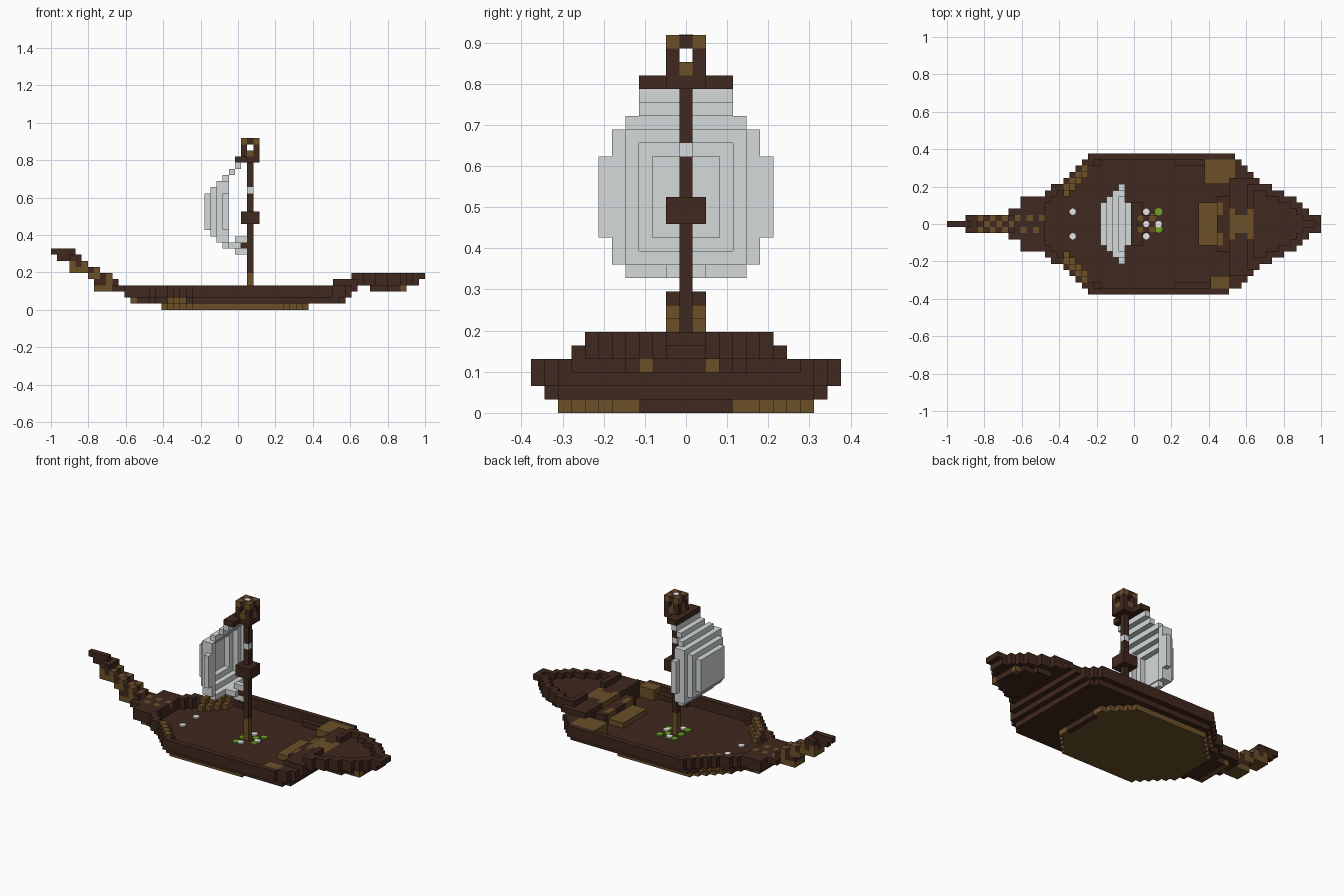
import bpy
import bmesh
from mathutils import Matrix, Vector

U = 2 / 61  # edge of one block

if "Cube" in bpy.data.objects:
    bpy.data.objects.remove(bpy.data.objects["Cube"], do_unlink=True)


def material(name, rgb):
    m = bpy.data.materials.new(name)
    m.use_nodes = True
    m.diffuse_color = (*rgb, 1)
    bsdf = m.node_tree.nodes["Principled BSDF"]
    bsdf.inputs["Base Color"].default_value = (*rgb, 1)
    bsdf.inputs["Roughness"].default_value = 0.9
    return m


MATS = [
    material("dark wood", (0.051, 0.021, 0.013)),
    material("golden wood", (0.15, 0.08, 0.022)),
    material("sail cloth", (0.67, 0.70, 0.70)),
    material("leaf green", (0.15, 0.38, 0.015)),
    material("petal white", (0.9, 0.9, 0.9)),
]
DARK, GOLD, CLOTH, GREEN, WHITE = range(5)
SIDES = [(1, 0, 0), (-1, 0, 0), (0, 1, 0), (0, -1, 0), (0, 0, 1), (0, 0, -1)]


def finish(name, bm):
    me = bpy.data.meshes.new(name)
    bm.to_mesh(me)
    bm.free()
    for m in MATS:
        me.materials.append(m)
    ob = bpy.data.objects.new(name, me)
    bpy.context.collection.objects.link(ob)


def build(name, cells):
    """Skin a dictionary of block -> colour with its outer faces only."""
    bm = bmesh.new()
    corners = {}
    for cell, colour in cells.items():
        c = Vector(cell)
        for side in SIDES:
            n = Vector(side)
            if tuple(int(v) for v in c + n) in cells:
                continue
            a = Vector((n.y, n.z, n.x))
            b = n.cross(a)
            loop = []
            for s, t in ((-1, -1), (1, -1), (1, 1), (-1, 1)):
                p = c + (n + a * s + b * t) / 2
                key = tuple(p)
                if key not in corners:
                    corners[key] = bm.verts.new((p.x * U, p.y * U, (p.z + 0.5) * U))
                loop.append(corners[key])
            bm.faces.new(loop).material_index = colour
    finish(name, bm)


def fill(cells, i0, i1, j0, j1, k0, k1, colour=DARK):
    for i in range(i0, i1 + 1):
        for j in range(j0, j1 + 1):
            for k in range(k0, k1 + 1):
                cells[i, j, k] = colour


# Plan outline: from each station onward, the half width in blocks
STEPS = [(-23, 1), (-20, 2), (-18, 4), (-14, 5), (-13, 6), (-11, 7), (-10, 8),
         (-9, 9), (-8, 10), (-7, 11), (17, 10), (18, 9), (19, 8), (20, 7),
         (21, 6), (23, 5), (25, 4), (27, 3), (28, 2), (29, 1)]


def half(i):
    h = -1
    for start, width in STEPS:
        if i >= start:
            h = width
    return h if i <= 30 else -1


def on_edge(i, j, first, last, low, high):
    def inside(a, b):
        return first <= a <= last and low <= b <= high and abs(b) <= half(a)
    return not all(inside(i + a, j + b) for a in (-1, 0, 1) for b in (-1, 0, 1))


# Keel plate
keel = {}
for i in range(-12, 12):
    h = min(9, i + 16, 16 - i)
    fill(keel, i, i, -h, h, 0, 0, GOLD)
fill(keel, 11, 11, -3, 3, 0, 0, DARK)
build("keel_plate", keel)

# Hull: deck layer, then two rim layers that close over at both ends
hull = {}
for i in range(-17, 18):
    h = min(10, half(i) - 1)
    fill(hull, i, i, -h, h, 1, 1, GOLD if i == -17 else DARK)
for k, first, last in ((2, -18, 18), (3, -23, 19)):
    for i in range(first, last + 1):
        for j in range(-half(i), half(i) + 1):
            if i == 16 and j == -11:
                continue
            ledge = k == 2 and abs(j) == 10 and not -5 <= i <= 6
            if i <= -15 or i >= 16 or ledge or on_edge(i, j, first, last, -11, 11):
                worn_bow = -11 <= i <= -8 and 4 < abs(j) < half(i)
                foot = k == 3 and (i < -20 or i < -14 and abs(j) == 1 and (i + j // 2) % 2)
                hull[i, j, k] = GOLD if worn_bow or foot else DARK
fill(hull, 12, 16, 7, 10, 2, 3, GOLD)
fill(hull, 13, 15, -10, -9, 2, 3, GOLD)
for side in (-1, 1):
    for i in range(-11, -7):
        fill(hull, i, i, *sorted((side * (half(i) - 1), side * (half(i) - 2))), 2, 2, GOLD)
    for i in (-11, -10, -9):
        hull[i, side * (half(i) - 1), 1] = GOLD
build("hull", hull)

# Steps up to the stern
steps = {}
fill(steps, 14, 15, -4, 4, 2, 3, DARK)
fill(steps, 11, 13, -3, 3, 2, 2, GOLD)
fill(steps, 14, 14, -3, -2, 3, 3, GOLD)
fill(steps, 14, 14, 2, 3, 3, 3, GOLD)
build("stern_steps", steps)

# Stern platform with its support and railing
stern = {}
for i in range(22, 28):
    h = min(4, half(i) - 1)
    fill(stern, i, i, -h, h, 3, 3)
for j in (-3, 2):
    stern[27, j, 3] = GOLD
for i in range(16, 30):
    h = half(i)
    fill(stern, i, i, -min(8, h), min(7, h), 4, 4)
fill(stern, 16, 19, -2, 2, 4, 4, GOLD)
for j in (-2, 2):
    fill(stern, 17, 18, j, j, 4, 4, DARK)
for i in range(19, 31):
    h = half(i)
    for j in range(-min(7, h), min(6, h) + 1):
        gate = i == 19 and abs(j) < 3
        if on_edge(i, j, 19, 30, -7, 6) and not gate:
            stern[i, j, 5] = DARK
build("stern_platform", stern)

# Curved prow: worn gold underneath, speckled on top
prow = {}
for k, first, last, h in ((4, -23, -20, 1), (5, -24, -21, 1), (6, -27, -23, 1),
                          (7, -27, -25, 1), (8, -27, -26, 1), (8, -29, -26, 0),
                          (9, -30, -27, 0)):
    for i in range(first, last + 1):
        for j in range(-h, h + 1):
            overhang = (i, j, k - 1) not in prow and (i, j, k - 1) not in hull
            speckle = (i + j) % 2 == 0 and i > last - 3
            prow[i, j, k] = GOLD if k < 8 and (overhang or speckle) else DARK
build("prow", prow)

# Mast with collar and lookout head
mast = {}
fill(mast, 2, 2, 0, 0, 2, 24)
fill(mast, 2, 2, 0, 0, 2, 5, GOLD)
fill(mast, 2, 2, 0, 0, 19, 19, CLOTH)
fill(mast, 1, 3, -1, 1, 14, 15)
build("mast", mast)

head = {}
fill(head, 1, 3, -1, 1, 24, 25)
fill(head, 1, 3, -1, 1, 27, 27)
for i in (1, 3):
    head[i, 0, 25] = GOLD
    head[2, i - 2, 25] = GOLD
    for j in (-1, 1):
        head[i, j, 26] = DARK
        head[i, j, 27] = GOLD
build("mast_head", head)

yard = {}
fill(yard, 0, 1, -3, 3, 24, 24)
build("yard", yard)

# Sail: nested rings that swell away from the mast
sail = {}
for k in range(10, 24):
    if k > 18:
        row = {19: 5, 20: 5, 21: 4}.get(k, 3)
    else:
        row = {10: 4, 11: 5, 12: 5}.get(k, 6)
    for d in range(6):
        for j in range(-row, row + 1):
            outer = abs(j) <= 3 + d and 13 - d <= k <= 18 + d
            hole = d > 0 and abs(j) <= 1 + d and 14 - d <= k <= 17 + d
            if outer and not hole and (d < 4 or k == 18 + d):
                sail[d - 5, j, k] = CLOTH
build("sail", sail)

# Lashing that ties the foot of the sail to the mast
lashing = {}
fill(lashing, -1, 0, -1, 1, 10, 10, CLOTH)
fill(lashing, 0, 1, 0, 0, 9, 11, CLOTH)
lashing[1, 0, 10] = DARK
build("sail_lashing", lashing)


# Flowers and leaves: small flat discs
def discs(name, spots, colour, level, radius):
    bm = bmesh.new()
    for i, j in spots:
        at = Matrix.Translation((i * U, j * U, level * U + 0.004))
        bmesh.ops.create_cone(bm, cap_ends=True, segments=8, radius1=radius,
                              radius2=radius, depth=0.008, matrix=at)
    for f in bm.faces:
        f.material_index = colour
    finish(name, bm)


discs("leaves", [(1, 2), (4, 2), (4, -0.8), (1, -2), (3, 1), (1, 0)], GREEN, 2, 0.021)
discs("petals", [(2, 2), (2, -2), (4, 0), (-10, 2), (-10, -2)], WHITE, 2.1, 0.02)
discs("mast_top_petal", [(2, 0)], WHITE, 27.8, 0.017)
